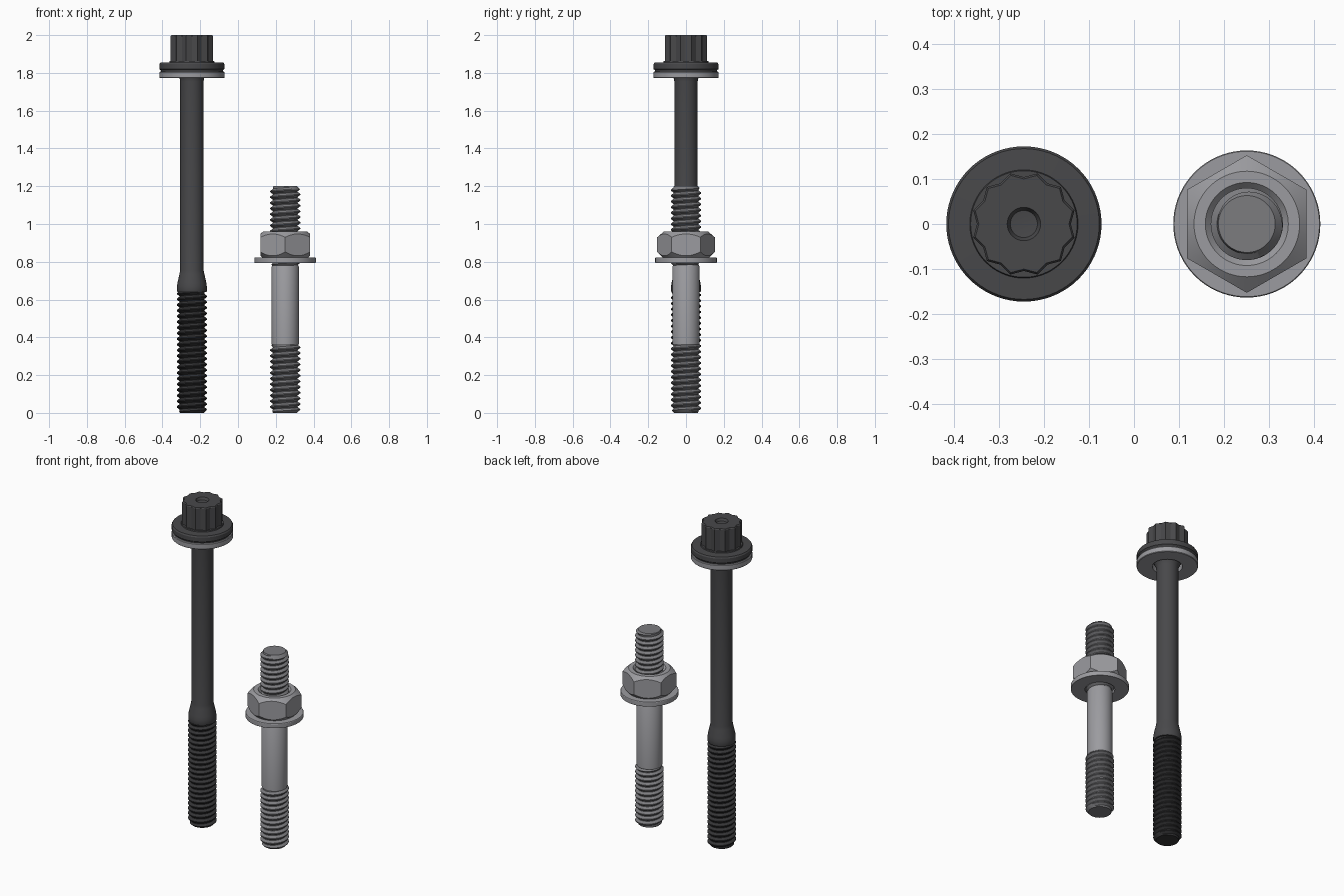
import bpy, bmesh
from math import sin, cos, pi, radians

if "Cube" in bpy.data.objects:
    bpy.data.objects.remove(bpy.data.objects["Cube"])

N = 72          # segments around every part
PITCH = 0.03
BOLT_X, STUD_X = -0.244, 0.25


def material(name, v):
    m = bpy.data.materials.new(name)
    m.diffuse_color = (v, v, v * 1.06, 1)
    m.use_nodes = True
    m.node_tree.nodes["Principled BSDF"].inputs["Base Color"].default_value = m.diffuse_color
    return m


BLACK = material("black_steel", 0.065)
BLACK_THREAD = material("black_thread", 0.035)
STEEL = material("steel", 0.33)
STEEL_THREAD = material("steel_thread", 0.2)


def finish(name, bm, x, mat):
    bmesh.ops.remove_doubles(bm, verts=bm.verts, dist=1e-5)
    bmesh.ops.holes_fill(bm, edges=[e for e in bm.edges if e.is_boundary], sides=0)
    bmesh.ops.recalc_face_normals(bm, faces=bm.faces)
    me = bpy.data.meshes.new(name)
    bm.to_mesh(me)
    bm.free()
    ob = bpy.data.objects.new(name, me)
    bpy.context.collection.objects.link(ob)
    ob.location.x = x
    me.materials.append(mat)
    bpy.ops.object.select_all(action='DESELECT')
    ob.select_set(True)
    bpy.context.view_layer.objects.active = ob
    bpy.ops.object.shade_smooth_by_angle(angle=radians(30))
    return ob


def loft(name, rings, x, mat, ring_shaped=False):
    """Rings are (r, z) pairs or functions of the angle giving (r, z)."""
    bm = bmesh.new()
    rows = []
    for ring in rings:
        row = []
        for i in range(N):
            a = 2 * pi * i / N
            r, z = ring(a) if callable(ring) else ring
            row.append(bm.verts.new((r * cos(a), r * sin(a), z)))
        rows.append(row)
    if ring_shaped:
        rows.append(rows[0])
    for lo, hi in zip(rows, rows[1:]):
        for i in range(N):
            j = (i + 1) % N
            bm.faces.new((lo[i], lo[j], hi[j], hi[i]))
    return finish(name, bm, x, mat)


def thread(name, z0, z1, x, mat, crest=0.08, root=0.066, end=0.063):
    """Helical V thread with chamfered ends."""
    prof = [(0, root), (0.12, root), (0.47, crest), (0.65, crest), (1, root)]

    def radius(z, turn):
        p = (z / PITCH - turn) % 1
        for (a, ra), (b, rb) in zip(prof, prof[1:]):
            if p <= b:
                r = ra + (rb - ra) * (p - a) / (b - a)
                break
        return min(r, end + min(z - z0, z1 - z))

    bm = bmesh.new()
    cols = []
    for i in range(N + 1):
        t = i / N
        a = 2 * pi * (i % N) / N
        col = []
        for k in range(int(z0 / PITCH) - 2, int(z1 / PITCH) + 2):
            for p, _ in prof[:-1]:
                z = min(max((k + p + t) * PITCH, z0), z1)
                r = radius(z, t)
                col.append(bm.verts.new((r * cos(a), r * sin(a), z)))
        cols.append(col)
    for c, d in zip(cols, cols[1:]):
        for k in range(len(c) - 1):
            if c[k].co.z < c[k + 1].co.z or d[k].co.z < d[k + 1].co.z:
                bm.faces.new((c[k], d[k], d[k + 1], c[k + 1]))
    return finish(name, bm, x, mat)


def polygon_radius(a, sides, flat, offset):
    """Polar radius of a polygon with a corner at the offset angle."""
    s = 2 * pi / sides
    return flat / cos((a - offset) % s - s / 2)


def star(scale, z):
    """Twelve-point outline: two crossed hexagons."""
    flat = 0.116 * scale * cos(pi / 6)
    return lambda a: (max(polygon_radius(a, 6, flat, radians(15)),
                          polygon_radius(a, 6, flat, radians(45))), z)


# Long bolt: thread, necked shank, washer, flange and twelve-point head
thread("bolt_thread", 0, 0.65, BOLT_X, BLACK_THREAD)
loft("bolt_shank", [(0, 0.64), (0.077, 0.64), (0.079, 0.645), (0.079, 0.67), (0.076, 0.69),
                    (0.066, 0.735), (0.062, 0.755), (0.062, 1.755), (0.065, 1.772),
                    (0.072, 1.785), (0.08, 1.82), (0, 1.82)], BOLT_X, BLACK)
loft("bolt_washer", [(0.084, 1.772), (0.169, 1.772), (0.172, 1.775), (0.172, 1.803),
                     (0.169, 1.807), (0.084, 1.807)], BOLT_X, STEEL, True)
loft("bolt_flange", [(0, 1.807), (0.163, 1.807), (0.165, 1.814), (0.172, 1.82),
                     (0.172, 1.846), (0.167, 1.854), (0.12, 1.856), (0.118, 1.862),
                     (0, 1.862)], BOLT_X, BLACK)
loft("bolt_head", [(0, 1.85), star(1, 1.85), star(1, 1.994), star(0.96, 2.0),
                   (0.037, 2.0), (0.03, 1.985), (0, 1.982)], BOLT_X, BLACK)

# Short stud: two threads and a plain middle
thread("stud_lower_thread", 0, 0.37, STUD_X, STEEL_THREAD)
loft("stud_shank", [(0, 0.36), (0.069, 0.36), (0.072, 0.365), (0.072, 0.775),
                    (0.068, 0.782), (0, 0.782)], STUD_X, STEEL)
thread("stud_upper_thread", 0.775, 1.2, STUD_X, STEEL_THREAD)
loft("stud_washer", [(0.084, 0.794), (0.161, 0.794), (0.163, 0.797), (0.163, 0.819),
                     (0.161, 0.822), (0.084, 0.822)], STUD_X, STEEL, True)

# Hex nut with conical chamfers, corners pointing to the front and back


def hex_edge(z, slope, start):
    def ring(a):
        r = polygon_radius(a, 6, 0.132, pi / 2)
        return r, z + slope * max(0, r - start)
    return ring


loft("stud_nut", [(0.072, 0.84), (0.088, 0.822), (0.122, 0.822), hex_edge(0.822, 1.0, 0.122),
                  hex_edge(0.96, -0.85, 0.117), (0.117, 0.96), (0.092, 0.96), (0.072, 0.938)],
     STUD_X, STEEL, True)
